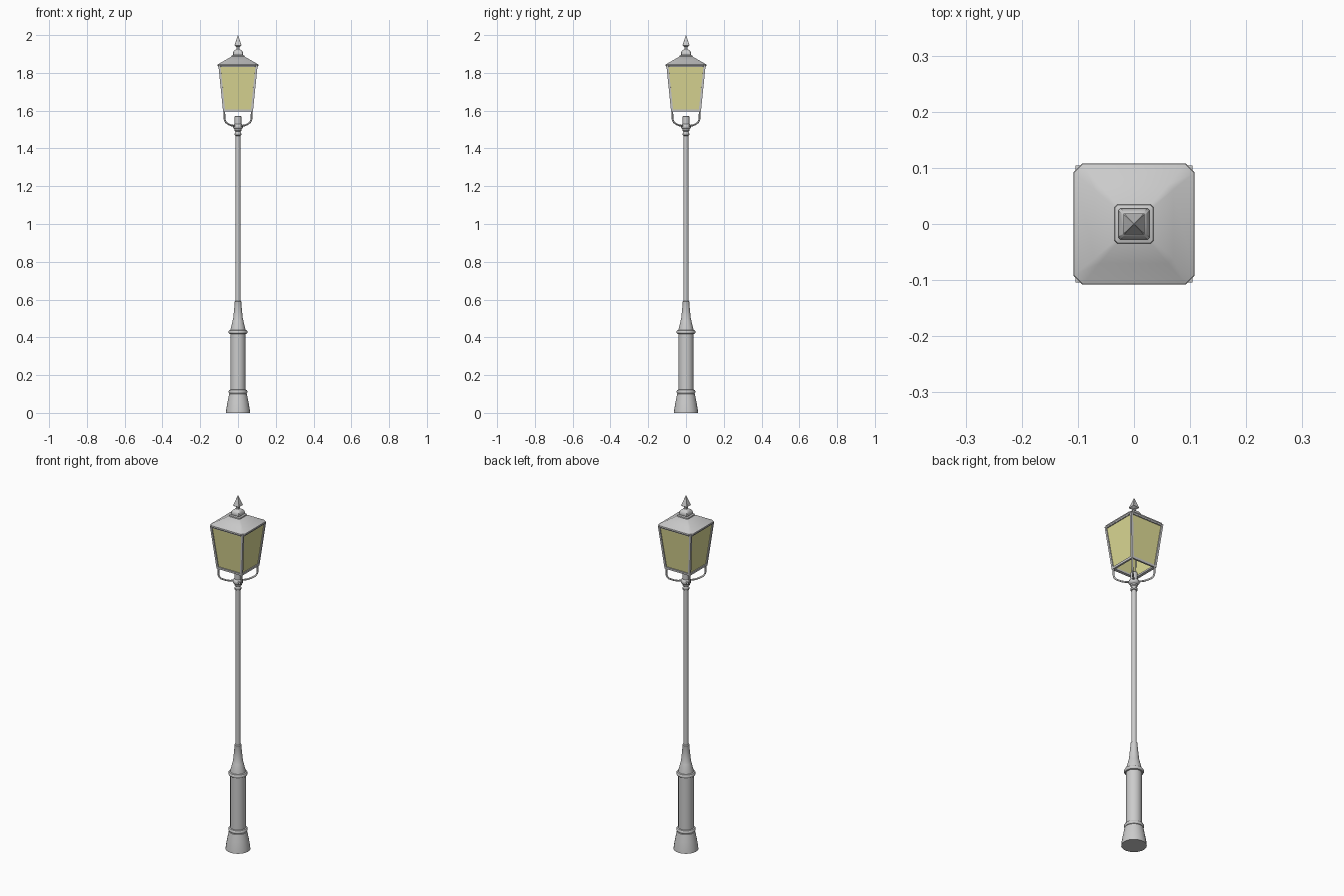
import bpy, bmesh, math
from math import radians, cos, sin, tau

if "Cube" in bpy.data.objects:
    bpy.data.objects.remove(bpy.data.objects["Cube"])


def finish(name, bm, smooth=35):
    bmesh.ops.recalc_face_normals(bm, faces=bm.faces)
    me = bpy.data.meshes.new(name)
    bm.to_mesh(me)
    bm.free()
    ob = bpy.data.objects.new(name, me)
    bpy.context.collection.objects.link(ob)
    bpy.ops.object.select_all(action='DESELECT')
    ob.select_set(True)
    bpy.context.view_layer.objects.active = ob
    bpy.ops.object.shade_smooth_by_angle(angle=radians(smooth))
    return ob


def circle(r, n=24):
    return [(r * cos(tau * i / n), r * sin(tau * i / n)) for i in range(n)]


def chamfered_square(h, c):
    a = h - c
    return [(h, -a), (h, a), (a, h), (-a, h), (-h, a), (-h, -a), (-a, -h), (a, -h)]


def loft(name, sections, smooth=35):
    """Skin a stack of (outline, z) sections and cap both ends."""
    bm = bmesh.new()
    rings = [[bm.verts.new((x, y, z)) for x, y in pts] for pts, z in sections]
    for a, b in zip(rings, rings[1:]):
        n = len(a)
        for i in range(n):
            bm.faces.new((a[i], a[(i + 1) % n], b[(i + 1) % n], b[i]))
    bm.faces.new(rings[0])
    bm.faces.new(rings[-1])
    return finish(name, bm, smooth)


def lathe(name, profile):
    return loft(name, [(circle(r), z) for r, z in profile])


# Turned post
lathe("base_foot", [(.064, 0), (.062, .02), (.055, .06), (.047, .1), (.04, .105)])
lathe("base_column", [(.04, .09), (.04, .43)])
for name, z in (("lower_ring", .112), ("upper_ring", .428)):
    lathe(name, [(.04, z - .011), (.046, z - .009), (.05, z - .003),
                 (.05, z + .003), (.046, z + .009), (.04, z + .011)])
lathe("tapered_neck", [(.041, .43), (.039, .445), (.033, .468), (.028, .49), (.026, .495),
                       (.0175, .58), (.0185, .583), (.0185, .589), (.013, .592)])
lathe("pole", [(.0135, .58), (.0125, 1.5)])
lathe("collar", [(.0125, 1.467), (.017, 1.47), (.018, 1.478), (.014, 1.484), (.014, 1.49),
                 (.018, 1.494), (.018, 1.502), (.024, 1.506), (.027, 1.511), (.027, 1.52),
                 (.024, 1.526), (.018, 1.53), (.018, 1.568), (.015, 1.572)])

# Four curved brackets reaching the lantern's bottom corners
path = [(.018, 1.52), (.035, 1.522), (.054, 1.531), (.065, 1.54),
        (.071, 1.555), (.072, 1.575), (.073, 1.602)]
for i, (sx, sy) in enumerate(((1, 1), (-1, 1), (-1, -1), (1, -1))):
    cu = bpy.data.curves.new(f"bracket_{i + 1}", 'CURVE')
    cu.dimensions = '3D'
    cu.bevel_depth = .0048
    cu.bevel_resolution = 2
    cu.resolution_u = 4
    cu.use_fill_caps = True
    sp = cu.splines.new('BEZIER')
    sp.bezier_points.add(len(path) - 1)
    for bp, (r, z) in zip(sp.bezier_points, path):
        bp.co = (sx * r, sy * r, z)
        bp.handle_left_type = bp.handle_right_type = 'AUTO'
    bpy.context.collection.objects.link(bpy.data.objects.new(cu.name, cu))


# Lantern body: tapered sides inset into frame and panes
def lantern_sides(keep_glass):
    bm = bmesh.new()
    lo, hi = [[bm.verts.new((x * h, y * h, z)) for x, y in ((1, -1), (1, 1), (-1, 1), (-1, -1))]
              for h, z in ((.079, 1.595), (.104, 1.841))]
    sides = [bm.faces.new((lo[i], lo[(i + 1) % 4], hi[(i + 1) % 4], hi[i])) for i in range(4)]
    bmesh.ops.recalc_face_normals(bm, faces=bm.faces)
    for f in sides:
        if f.normal.dot(f.calc_center_median() * 1) < 0 and abs(f.normal.z) < .5:
            pass
        c = f.calc_center_median()
        if f.normal.x * c.x + f.normal.y * c.y < 0:
            f.normal_flip()
    rims = bmesh.ops.inset_individual(bm, faces=sides, thickness=.016)["faces"]
    bmesh.ops.delete(bm, geom=rims if keep_glass else sides, context='FACES')
    if keep_glass:
        for f in bm.faces:
            bmesh.ops.translate(bm, verts=f.verts, vec=f.normal * -.005)
    me = bpy.data.meshes.new("lantern_glass" if keep_glass else "lantern_frame")
    bm.to_mesh(me)
    bm.free()
    ob = bpy.data.objects.new(me.name, me)
    bpy.context.collection.objects.link(ob)
    mod = ob.modifiers.new("thickness", 'SOLIDIFY')
    mod.thickness = .004 if keep_glass else .013
    mod.offset = -1
    mod.use_even_offset = True
    return ob


lantern_sides(False)
glass = lantern_sides(True)
mat = bpy.data.materials.new("yellow_glass")
mat.diffuse_color = (.72, .7, .3, 1)
mat.use_nodes = True
mat.node_tree.nodes["Principled BSDF"].inputs["Base Color"].default_value = mat.diffuse_color
glass.data.materials.append(mat)

# Chamfered pyramid roof
loft("roof", [(chamfered_square(h, c), z) for h, c, z in (
    (.104, .014, 1.832), (.108, .016, 1.838), (.107, .016, 1.845),
    (.07, .009, 1.866), (.035, .004, 1.886))], 30)

# Stepped cap and spear finial
loft("roof_cap", [(chamfered_square(h, .15 * h), z) for h, z in (
    (.035, 1.884), (.034, 1.892), (.026, 1.895), (.028, 1.9), (.026, 1.91),
    (.019, 1.92), (.008, 1.926), (.006, 1.945))])
loft("finial_spike", [(chamfered_square(h, .06 * h), z) for h, z in (
    (.006, 1.936), (.019, 1.945), (.0095, 1.973), (.001, 2.0))], 25)
